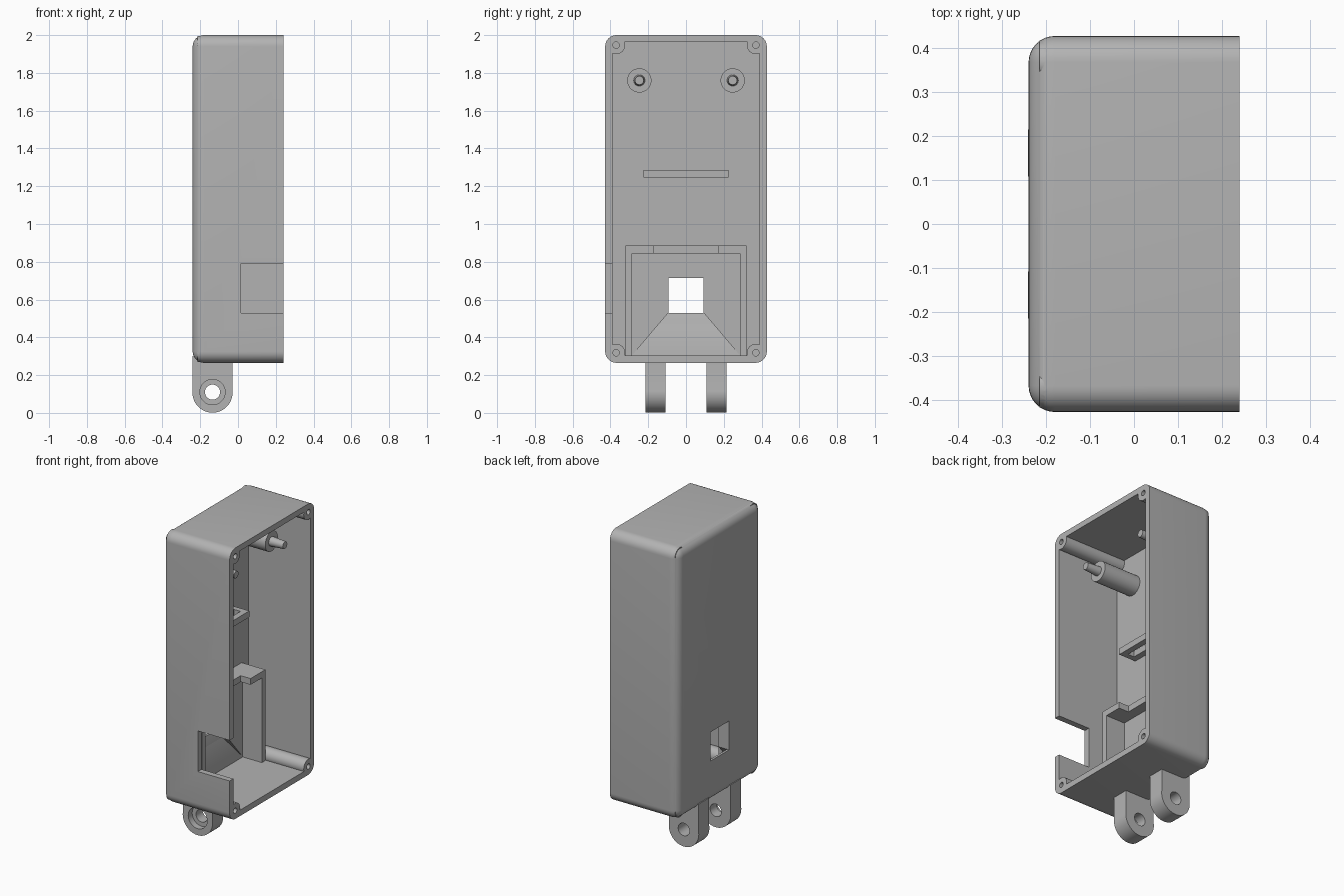
import bpy, bmesh, math
from mathutils import Matrix, Vector

cube = bpy.data.objects.get("Cube")
if cube:
    bpy.data.objects.remove(cube, do_unlink=True)

grey = bpy.data.materials.new("plain grey")
grey.use_nodes = True
COLOR = (0.45, 0.45, 0.45, 1)
grey.diffuse_color = COLOR
grey.node_tree.nodes["Principled BSDF"].inputs["Base Color"].default_value = COLOR


def finish(name, bm):
    bmesh.ops.recalc_face_normals(bm, faces=bm.faces)
    mesh = bpy.data.meshes.new(name)
    bm.to_mesh(mesh)
    bm.free()
    ob = bpy.data.objects.new(name, mesh)
    bpy.context.collection.objects.link(ob)
    mesh.materials.append(grey)
    return ob


def box(name, x, y, z, round_r=0):
    """Box from three (low, high) ranges; rounding leaves the +x rim sharp."""
    bm = bmesh.new()
    bmesh.ops.create_cube(bm, size=1)
    for v in bm.verts:
        v.co = Vector([r[0] if c < 0 else r[1] for c, r in zip(v.co, (x, y, z))])
    if round_r:
        edges = [e for e in bm.edges if min(v.co.x for v in e.verts) < x[1] - 0.01]
        bmesh.ops.bevel(bm, geom=edges, offset=round_r, segments=8,
                        profile=0.5, affect='EDGES')
    return finish(name, bm)


def rod(name, axis, start, end, a, b, r, r2=None, sides=40):
    """Cylinder or cone along x (a, b = y, z) or along y (a, b = x, z)."""
    bm = bmesh.new()
    bmesh.ops.create_cone(bm, cap_ends=True, segments=sides, radius1=r,
                          radius2=r if r2 is None else r2, depth=end - start)
    mid = (start + end) / 2
    if axis == 'x':
        m = Matrix.Translation((mid, a, b)) @ Matrix.Rotation(math.pi / 2, 4, 'Y')
    else:
        m = Matrix.Translation((a, mid, b)) @ Matrix.Rotation(-math.pi / 2, 4, 'X')
    bm.transform(m)
    return finish(name, bm)


def combine(target, other, op='DIFFERENCE'):
    mod = target.modifiers.new("cut", 'BOOLEAN')
    mod.operation, mod.solver, mod.object = op, 'EXACT', other
    bpy.context.view_layer.objects.active = target
    bpy.ops.object.modifier_apply(modifier=mod.name)
    bpy.data.objects.remove(other, do_unlink=True)


def ramp_cutter():
    """Flared pocket whose floor slopes from the window down to the base."""
    bm = bmesh.new()
    rings = []
    for s in (-1, 1):
        pts = [(-0.225, 0.093, 0.53), (-0.10, 0.093, 0.53),
               (-0.10, 0.285, 0.305), (-0.166, 0.285, 0.305)]
        rings.append([bm.verts.new((x, s * y, z)) for x, y, z in pts])
    left, right = rings
    bm.faces.new(left)
    bm.faces.new(right)
    for i in range(4):
        j = (i + 1) % 4
        bm.faces.new((left[i], left[j], right[j], right[i]))
    return finish("ramp_cutter", bm)


BACK, RIM = -0.24, 0.24
INNER = -0.198
parts = []

# Hollow housing, open toward +x
housing = box("housing", (BACK, RIM), (-0.428, 0.428), (0.265, 2.0), 0.06)
combine(housing, box("cavity", (INNER, 0.4), (-0.39, 0.39), (0.303, 1.963)))

# Corner screw bosses with blind holes
corners = [(y, z) for y in (-0.37, 0.37) for z in (0.318, 1.947)]
for y, z in corners:
    combine(housing, rod("boss", 'x', -0.215, RIM, y, z, 0.048), 'UNION')
for y, z in corners:
    combine(housing, rod("screw_hole", 'x', 0.0, 0.3, y, z, 0.017, sides=24))

# Side port in the front wall
combine(housing, box("port", (0.015, 0.4), (-0.5, -0.38), (0.53, 0.79)))

# Shroud: U-shaped frame around a thick base plate
shroud = box("shroud", (-0.21, -0.03), (-0.32, 0.32), (0.295, 0.885))
combine(shroud, box("shroud_inside", (-0.166, 0.1), (-0.285, 0.285), (0.2, 0.845)))
combine(shroud, box("shroud_notch", (-0.10, 0.1), (-0.17, 0.17), (0.8, 1.0)))
parts.append(shroud)

# Window and sloped pocket through the plate and the back wall
for ob in (housing, shroud):
    combine(ob, box("window", (-0.4, -0.12), (-0.093, 0.093), (0.53, 0.715)))
    combine(ob, ramp_cutter())
parts.append(housing)

# Slotted shelf
shelf = box("slotted_shelf", (-0.21, -0.077), (-0.225, 0.225), (1.245, 1.285))
combine(shelf, box("slot", (-0.16, -0.115), (-0.19, 0.19), (1.2, 1.35)))
parts.append(shelf)

for side, label in ((-1, "front"), (1, "back")):
    # Standoff with a slightly tapered locating pin
    y = 0.247 * side
    parts.append(rod(label + "_standoff", 'x', -0.21, 0.065, y, 1.76, 0.064))
    parts.append(rod(label + "_pin", 'x', 0.05, 0.16, y, 1.76, 0.031, 0.023, sides=28))

    # Hinge lug: round end, straight shank, through hole
    y0, y1 = sorted((0.108 * side, 0.215 * side))
    lug = rod(label + "_lug", 'y', y0, y1, -0.135, 0.107, 0.106, sides=64)
    combine(lug, box("shank", (BACK, -0.03), (y0, y1), (0.107, 0.30)), 'UNION')
    combine(lug, rod("pivot_hole", 'y', y0 - 0.1, y1 + 0.1, -0.135, 0.11, 0.04))
    if side < 0:
        combine(lug, rod("counterbore", 'y', y0 - 0.1, y0 + 0.04, -0.135, 0.11, 0.067))
    parts.append(lug)

# Smooth curved faces, keep edges sharp
for ob in parts:
    bpy.ops.object.select_all(action='DESELECT')
    ob.select_set(True)
    bpy.context.view_layer.objects.active = ob
    bpy.ops.object.shade_smooth_by_angle(angle=math.radians(30))
